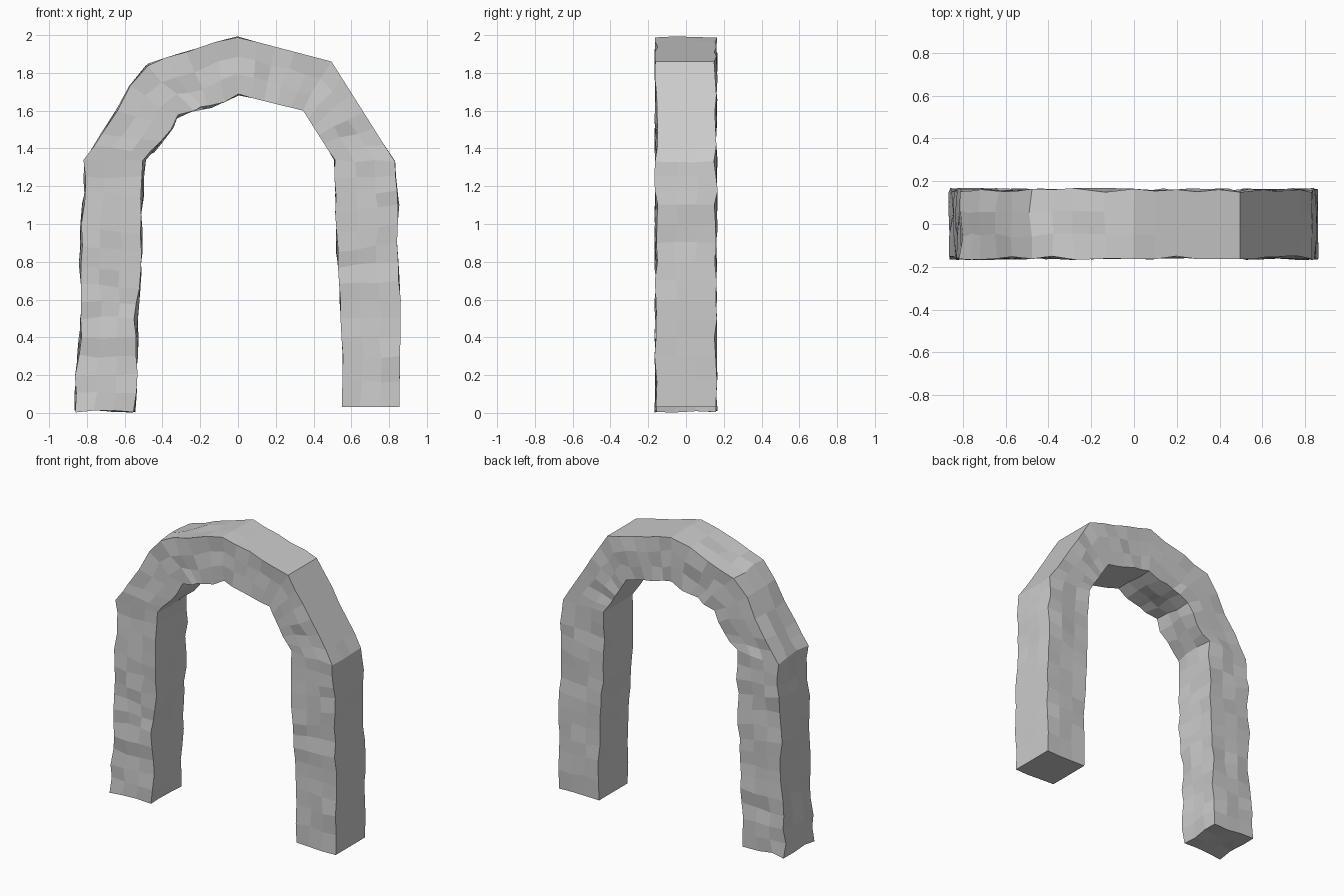
import bpy, bmesh, random
from mathutils import Vector

if "Cube" in bpy.data.objects:
    bpy.data.objects.remove(bpy.data.objects["Cube"])

random.seed(7)

# Outer and inner edge of the arch, left foot to right foot: (outer x, z, inner x, z, roughness)
STATIONS = [
    (-.86, .012, -.55, .012, 1), (-.855, .2, -.535, .2, 1), (-.83, .5, -.54, .5, 1),
    (-.835, .78, -.515, .75, 1), (-.82, 1.1, -.51, 1.05, 1), (-.81, 1.33, -.495, 1.34, 1),
    (-.725, 1.48, -.41, 1.43, 1), (-.64, 1.6, -.35, 1.51, 1), (-.575, 1.73, -.325, 1.57, 1),
    (-.48, 1.84, -.24, 1.6, 1), (-.28, 1.905, -.15, 1.625, 1), (-.13, 1.96, -.07, 1.65, 1),
    (0, 1.99, 0, 1.685, .4), (.495, 1.86, .345, 1.6, 0), (.83, 1.33, .51, 1.34, .3),
    (.85, 1.1, .52, 1.05, .7), (.84, .9, .525, .85, .6), (.86, .6, .54, .6, .3),
    (.857, .3, .555, .3, .2), (.855, .03, .55, .03, 0),
]
N = 3           # quads across each side of the section
HALF = .158     # half depth
STEP = .11


def resample(rows):
    out = []
    for a, b in zip(rows, rows[1:]):
        n = max(1, round(max(Vector((a[0] - b[0], a[1] - b[1])).length,
                             Vector((a[2] - b[2], a[3] - b[3])).length) / STEP))
        for i in range(n):
            out.append([p + (q - p) * i / n for p, q in zip(a, b)] +
                       [min(a[4], b[4]) if i else a[4]])
    return out + [list(rows[-1]) + [rows[-1][4]]]


def section_point(row, u, v):
    """u runs inner to outer, v front to back; add rough-stone jitter."""
    ox, oz, ix, iz, _, rough = row
    j = random.uniform
    side = .01 if 0 < u < 1 else .011 * rough
    x = ix + (ox - ix) * u + j(-side, side)
    z = iz + (oz - iz) * u + j(-side, side)
    y = (2 * v - 1) * HALF + j(-.01, .01)
    if row[0] > .82 and row[1] < .05:
        z = .03
    return Vector((x, y, min(2, max(0, z))))


bm = bmesh.new()
rows = resample(STATIONS)
loop = ([(i, 0) for i in range(N)] + [(N, i) for i in range(N)] +
        [(N - i, N) for i in range(N)] + [(0, N - i) for i in range(N)])

# Stone skin lofted through the sections
rings = [{k: bm.verts.new(section_point(r, k[0] / N, k[1] / N)) for k in loop} for r in rows]
for a, b in zip(rings, rings[1:]):
    for p, q in zip(loop, loop[1:] + loop[:1]):
        bm.faces.new((a[p], a[q], b[q], b[p]))

# Foot undersides
for row, ring in ((rows[0], rings[0]), (rows[-1], rings[-1])):
    for i in range(1, N):
        for k in range(1, N):
            ring[(i, k)] = bm.verts.new(section_point(row, i / N, k / N))
    for i in range(N):
        for k in range(N):
            bm.faces.new([ring[c] for c in ((i, k), (i + 1, k), (i + 1, k + 1), (i, k + 1))])

bmesh.ops.recalc_face_normals(bm, faces=bm.faces)
mesh = bpy.data.meshes.new("stone_arch")
bm.to_mesh(mesh)
bm.free()
bpy.context.collection.objects.link(bpy.data.objects.new("stone_arch", mesh))
